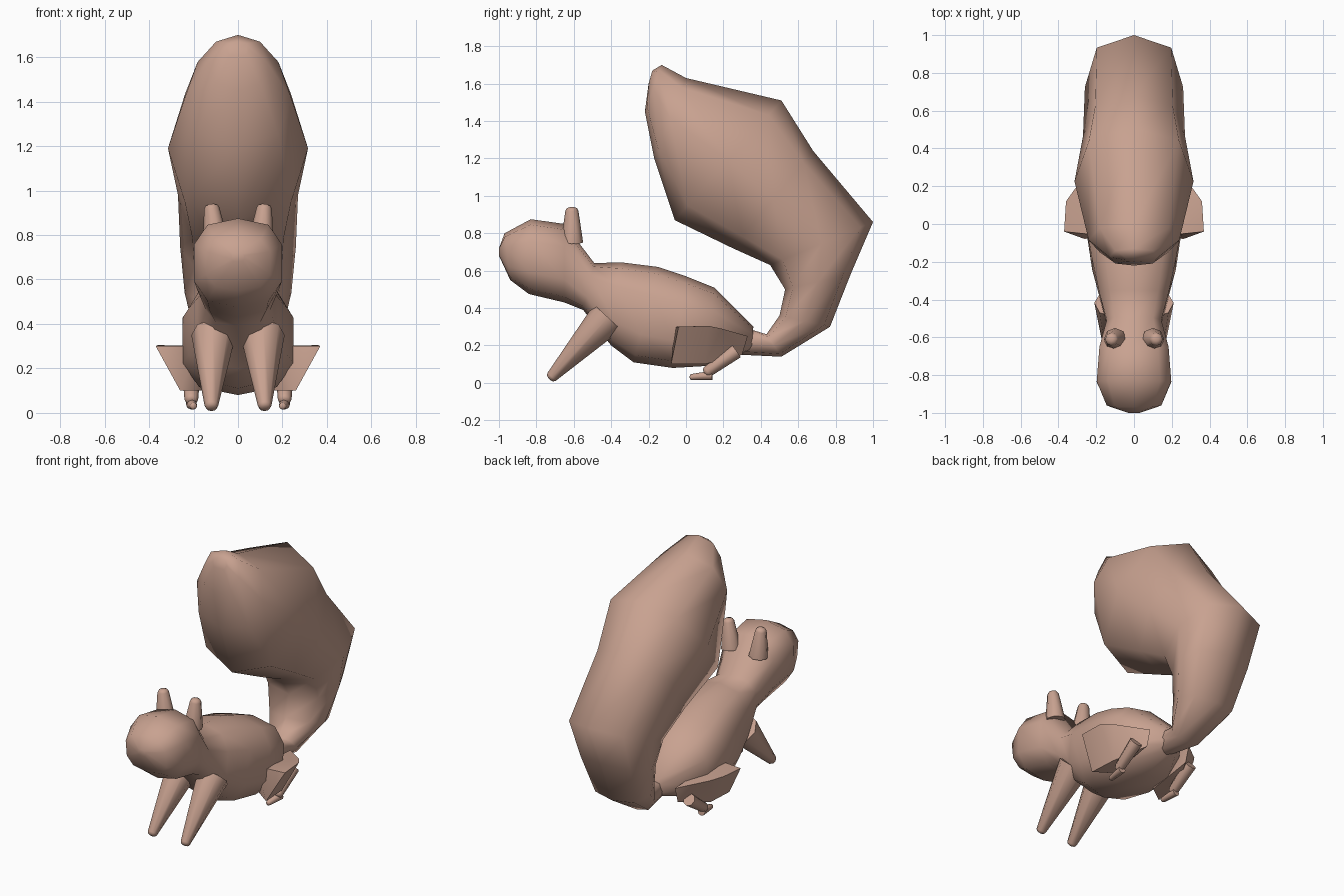
import bpy
import bmesh
from math import sin, cos, tau, radians
from mathutils import Matrix, Vector

if "Cube" in bpy.data.objects:
    bpy.data.objects.remove(bpy.data.objects["Cube"])

COLOR = (.58, .36, .28, 1)
fur = bpy.data.materials.new("soft_brown_fur")
fur.use_nodes = True
fur.diffuse_color = COLOR
shader = fur.node_tree.nodes["Principled BSDF"]
shader.inputs["Base Color"].default_value = COLOR


def finish(name, bm, angle):
    """Turn a bmesh into a smooth shaded, coloured object."""
    bmesh.ops.recalc_face_normals(bm, faces=bm.faces)
    mesh = bpy.data.meshes.new(name)
    bm.to_mesh(mesh)
    bm.free()
    mesh.materials.append(fur)
    obj = bpy.data.objects.new(name, mesh)
    bpy.context.collection.objects.link(obj)
    bpy.ops.object.select_all(action="DESELECT")
    obj.select_set(True)
    bpy.context.view_layer.objects.active = obj
    bpy.ops.object.shade_smooth_by_angle(angle=radians(angle))


def squarish(value, exponent):
    """Flatten a circle coordinate towards a rounded square."""
    return abs(value) ** exponent * (1 if value > 0 else -1)


def loft(name, upper, lower, widths, exponent, sides):
    """Skin rings spanning two side outlines of (y, z) points."""
    bm = bmesh.new()
    loops = []
    for top, bottom, width in zip(upper, lower, widths):
        top, bottom = Vector((0, *top)), Vector((0, *bottom))
        loop = []
        for i in range(sides):
            angle = tau * i / sides
            drop = (1 - squarish(cos(angle), exponent)) / 2
            point = top.lerp(bottom, drop)
            point.x = width * squarish(sin(angle), exponent)
            loop.append(bm.verts.new(point))
        loops.append(loop)
    for near, far in zip(loops, loops[1:]):
        for i in range(sides):
            bm.faces.new((near[i - 1], near[i], far[i], far[i - 1]))
    bm.faces.new(loops[0])
    bm.faces.new(loops[-1])
    finish(name, bm, angle=75)


def limb(name, side, start, end, thick, thin):
    """Tapered limb with a rounded tip, mirrored by side."""
    mirror = Vector((side, 1, 1))
    start, end = Vector(start) * mirror, Vector(end) * mirror
    axis = end - start
    place = Matrix.Translation((start + end) / 2)
    turn = axis.to_track_quat("Z", "Y").to_matrix().to_4x4()
    bm = bmesh.new()
    bmesh.ops.create_cone(bm, cap_ends=True, segments=8, depth=axis.length,
                          radius1=thick, radius2=thin, matrix=place @ turn)
    tip = [edge for edge in bm.edges
           if all((v.co - end).length < thin * 1.1 for v in edge.verts)]
    bmesh.ops.bevel(bm, geom=tip, offset=thin * .6, segments=2,
                    profile=.5, affect="EDGES")
    finish(name, bm, angle=75)


def wedge(name, side, points):
    """Solid wrapped around a few corners."""
    bm = bmesh.new()
    for x, y, z in points:
        bm.verts.new((side * x, y, z))
    bmesh.ops.convex_hull(bm, input=bm.verts)
    finish(name, bm, angle=60)


# Head, neck and trunk in one skin, from nose to rump
loft("head_and_body",
     upper=[(-1, .72), (-.97, .8), (-.83, .875), (-.65, .85), (-.49, .64),
            (-.35, .645), (-.15, .62), (0, .57), (.15, .51), (.36, .3)],
     lower=[(-1, .68), (-.94, .55), (-.84, .475), (-.65, .43), (-.55, .39),
            (-.4, .2), (-.28, .11), (-.07, .08), (.1, .09), (.35, .17)],
     widths=[.03, .15, .205, .19, .15, .19, .23, .26, .25, .07],
     exponent=.75, sides=10)

# Bushy tail, from the rump up to the forward-hanging tip
loft("tail",
     upper=[(.3, .3), (.43, .26), (.5, .36), (.53, .5), (.45, .63),
            (.25, .72), (-.06, .87), (-.17, 1.2), (-.22, 1.45), (-.2, 1.6)],
     lower=[(.3, .15), (.51, .14), (.77, .3), (.88, .58), (1, .86),
            (.68, 1.24), (.51, 1.51), (0, 1.63), (-.13, 1.7), (-.18, 1.67)],
     widths=[.06, .1, .19, .24, .26, .27, .315, .24, .13, .05],
     exponent=.8, sides=8)

# Paired ears, legs and feet
for tag, side in (("left", 1), ("right", -1)):
    limb(tag + "_ear", side, start=(.1, -.61, .75), end=(.12, -.61, .94),
         thick=.06, thin=.032)
    limb(tag + "_front_leg", side, start=(.11, -.42, .35),
         end=(.12, -.73, .02), thick=.1, thin=.028)
    limb(tag + "_shin", side, start=(.21, .27, .17),
         end=(.21, .1, .05), thick=.04, thin=.03)
    limb(tag + "_hind_foot", side, start=(.21, .14, .04),
         end=(.2, .02, .03), thick=.025, thin=.016)
    wedge(tag + "_thigh", side, points=[
        (.37, -.04, .3), (.36, .12, .305), (.31, .19, .29),
        (.18, -.06, .3), (.15, .33, .25), (.15, .3, .15),
        (.26, -.08, .1), (.25, .1, .1), (.15, 0, .1)])
